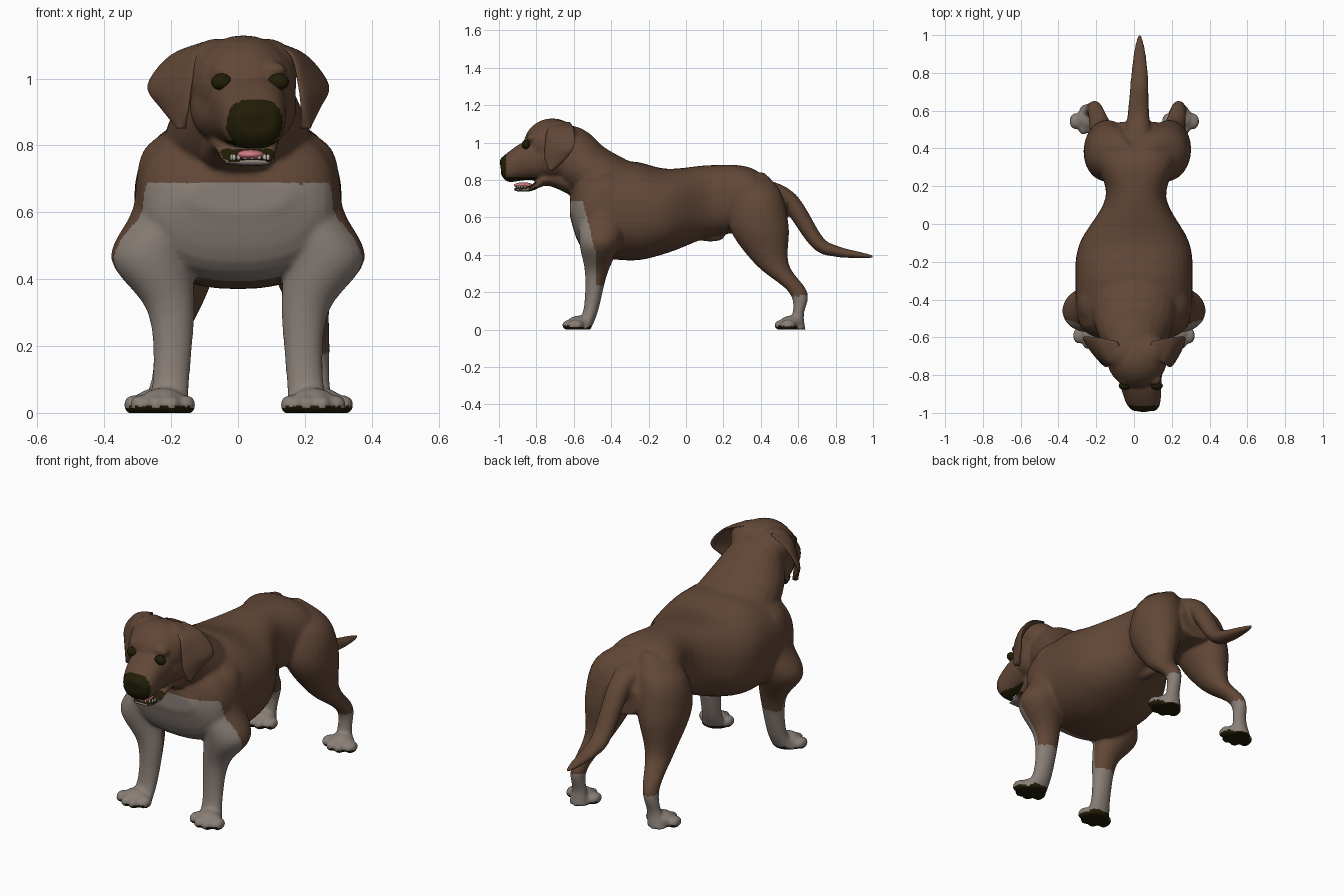
import bpy, bmesh, math
from mathutils import Vector, Matrix

if "Cube" in bpy.data.objects:
    bpy.data.objects.remove(bpy.data.objects["Cube"])


def material(name, red, green, blue):
    made = bpy.data.materials.new(name)
    made.use_nodes = True
    made.diffuse_color = (red, green, blue, 1)
    made.node_tree.nodes["Principled BSDF"].inputs["Base Color"].default_value = made.diffuse_color
    return made


brown = material("brown_coat", .12, .063, .037)
pale = material("pale_coat", .25, .21, .185)
dark = material("dark_skin", .015, .012, .002)
pink = material("tongue_pink", .65, .2, .23)
ivory = material("tooth_ivory", .5, .45, .38)

RIGHTWARD = Vector((1, 0, 0))
FORWARD = Vector((0, 1, 0))
UP = Vector((0, 0, 1))


def bend(point):
    """Turn the head and swing the rump and tail slightly to the left, with the paws planted."""
    head = .14 * max(0, -.6 - point.y)
    rump = .03 * min(1, max(0, point.y + .2)) * min(1, max(0, 3 * point.z))
    return point + RIGHTWARD * (head + rump)


def spline(keys, steps=5):
    """Pass a smooth curve through rows of key values."""
    rows = [Vector(key) for key in keys]
    padded = [rows[0], *rows, rows[-1]]
    result = []
    for before, start, end, after in zip(padded, padded[1:], padded[2:], padded[3:]):
        leave, arrive = (end - before) / 2, (after - start) / 2
        for step in range(steps):
            t = step / steps
            ease = t * t * (3 - 2 * t)
            result.append(start.lerp(end, ease) + leave * t * (1 - t) ** 2 - arrive * t * t * (1 - t))
    return result + [rows[-1]]


def signed_power(value, power):
    return math.copysign(abs(value) ** (2 / power), value)


def skin(bm, rings, power=2, segments=24):
    """Loft closed rings, each given as a centre and two half axes."""
    loops = []
    for centre, across, along in rings:
        loop = []
        for i in range(segments):
            angle = math.tau * i / segments
            offset = across * signed_power(math.cos(angle), power) + along * signed_power(math.sin(angle), power)
            loop.append(bm.verts.new(bend(centre + offset)))
        loops.append(loop)
    for lower, upper in zip(loops, loops[1:]):
        for i in range(segments):
            bm.faces.new((lower[i - 1], lower[i], upper[i], upper[i - 1]))
    bm.faces.new(loops[0])
    bm.faces.new(loops[-1])


def trunk(bm, keys):
    """Keys of y, top, bottom, half width."""
    skin(bm, [(FORWARD * y + UP * (top + bottom) / 2, RIGHTWARD * width, UP * (top - bottom) / 2)
              for y, top, bottom, width in spline(keys)], power=2.4, segments=40)


def tube(bm, keys):
    """Keys of y, z, half width, half height, square to the path."""
    rows = spline(keys)
    centres = [FORWARD * y + UP * z for y, z, width, height in rows]
    rings = []
    for i, (y, z, width, height) in enumerate(rows):
        ahead, behind = centres[min(i + 1, len(rows) - 1)], centres[max(i - 1, 0)]
        normal = (ahead - behind).normalized().cross(RIGHTWARD)
        rings.append((centres[i], RIGHTWARD * width, normal * height))
    skin(bm, rings)


def leg(bm, keys, side):
    """Keys of x, y, z, half width, half depth."""
    skin(bm, [(Vector((side * x, y, z)), RIGHTWARD * width, FORWARD * depth)
              for x, y, z, width, depth in spline(keys)])


def blob(bm, centre, radii):
    place = Matrix.Translation(bend(Vector(centre))) @ Matrix.Diagonal((*radii, 1))
    bmesh.ops.create_uvsphere(bm, u_segments=20, v_segments=12, radius=1, matrix=place)


def paw(bm, x, y, side):
    """Instep with four toes fanned around the front."""
    blob(bm, (side * x, y + .05, .035), (.065, .06, .04))
    for i in range(4):
        place = i - 1.5
        blob(bm, (side * (x + .046 * place), y + .015 * place ** 2, .024), (.03, .043, .03))


def finish(bm, name, *materials):
    bmesh.ops.recalc_face_normals(bm, faces=bm.faces)
    mesh = bpy.data.meshes.new(name)
    bm.to_mesh(mesh)
    bm.free()
    for made in materials:
        mesh.materials.append(made)
    mesh.shade_smooth()
    made_object = bpy.data.objects.new(name, mesh)
    bpy.context.collection.objects.link(made_object)
    return made_object


# Torso and belly
body = bmesh.new()
trunk(body, [(-.62, .7, .6, .15), (-.54, .86, .42, .285), (-.3, .9, .37, .31), (-.1, .86, .41, .29),
             (.14, .88, .5, .16), (.36, .86, .52, .21), (.54, .7, .53, .1)])
blob(body, (0, .13, .5), (.03, .08, .03))

# Neck, skull, muzzle, lower jaw and nose
tube(body, [(-.36, .75, .24, .16), (-.52, .85, .21, .15), (-.64, .95, .16, .15), (-.76, 1, .1, .09)])
blob(body, (0, -.715, .983), (.16, .155, .147))
trunk(body, [(-.7, 1.03, .8, .14), (-.85, 1.01, .8, .11), (-.95, .95, .79, .09), (-.99, .91, .83, .06)])
trunk(body, [(-.62, .88, .72, .12), (-.74, .85, .77, .1), (-.83, .77, .74, .08), (-.92, .76, .74, .05)])
blob(body, (0, -.955, .895), (.064, .043, .038))

# Tail
tube(body, [(.4, .77, .08, .04), (.55, .69, .06, .05), (.7, .47, .05, .04), (.8, .42, .044, .03),
            (.92, .4, .03, .018), (1, .39, .01, .01)])

# Crown, cheeks, brows, legs and paws
for side in (1, -1):
    blob(body, (side * .07, -.68, 1.03), (.1, .1, .09))
    blob(body, (side * .09, -.71, .92), (.07, .1, .1))
    blob(body, (side * .075, -.825, 1.025), (.04, .03, .025))
    leg(body, [(.1, -.4, .88, .03, .05), (.165, -.42, .79, .115, .12), (.195, -.44, .61, .12, .13),
               (.255, -.46, .46, .125, .11), (.2, -.48, .3, .07, .06), (.2, -.51, .1, .055, .04),
               (.22, -.56, 0, .07, .05)], side)
    leg(body, [(.06, .36, .84, .04, .06), (.13, .38, .73, .12, .13), (.16, .39, .55, .125, .16),
               (.185, .46, .35, .07, .09), (.22, .6, .2, .04, .05), (.23, .6, .08, .04, .03),
               (.24, .59, 0, .055, .05)], side)
    paw(body, .225, -.625, side)
    paw(body, .245, .51, side)

# Fuse the parts into one smooth surface
dog = finish(body, "dog_body")
fuse = dog.modifiers.new("fuse", 'REMESH')
fuse.mode = 'VOXEL'
fuse.voxel_size = .009
soften = dog.modifiers.new("soften", 'SMOOTH')
soften.iterations = 8
bpy.context.view_layer.update()
fused = bpy.data.meshes.new_from_object(dog.evaluated_get(bpy.context.evaluated_depsgraph_get()))
dog.modifiers.clear()
dog.data = fused
fused.materials.clear()
for coat in (brown, pale, dark):
    fused.materials.append(coat)
for vertex in fused.vertices:
    vertex.co.z = max(vertex.co.z, 0)

# Coat markings
for face in fused.polygons:
    y, z = face.center.yz
    facing = face.normal
    sole = z < .02 and facing.z < -.2
    nose = z > .78 and (y < -.962 or y < -.93 and z < .86 and facing.y < -.5)
    lips = y < -.8 and .75 < z < .815 and abs(facing.z) > .45
    chin = y < -.84 and z < .775
    chest = z < .685 and y < -.48 - .25 * max(0, z - .4)
    sock = z < (.235 if y < 0 else .18)
    face.material_index = 2 if sole or nose or lips else 1 if chin or chest or sock else 0
fused.shade_smooth()

# Ears, from keys of z, front edge x and y, rear edge x and y
ear_keys = [(1.11, .08, -.7, .1, -.62), (1.07, .14, -.74, .2, -.6), (.98, .16, -.755, .27, -.6),
            (.91, .17, -.755, .235, -.645), (.85, .18, -.73, .19, -.71)]
for side, label in ((1, "left"), (-1, "right")):
    flap = bmesh.new()
    rings = []
    for z, front_x, front_y, rear_x, rear_y in spline(ear_keys):
        front, rear = Vector((side * front_x, front_y, z)), Vector((side * rear_x, rear_y, z))
        across = (rear - front) / 2
        rings.append(((front + rear) / 2, across, across.cross(UP).normalized() * .016))
    skin(flap, rings)
    finish(flap, label + "_ear", brown)

    # Eyes
    eye = bmesh.new()
    blob(eye, (side * .085, -.856, .99), (.032, .022, .025))
    finish(eye, label + "_eye", dark)

# Tongue and teeth
tongue = bmesh.new()
blob(tongue, (0, -.87, .772), (.042, .05, .016))
finish(tongue, "tongue", pink)
teeth = bmesh.new()
for i in range(9):
    angle = math.pi * i / 8
    blob(teeth, (.055 * math.cos(angle), -.86 - .045 * math.sin(angle), .764), (.006, .006, .01))
finish(teeth, "lower_teeth", ivory)
